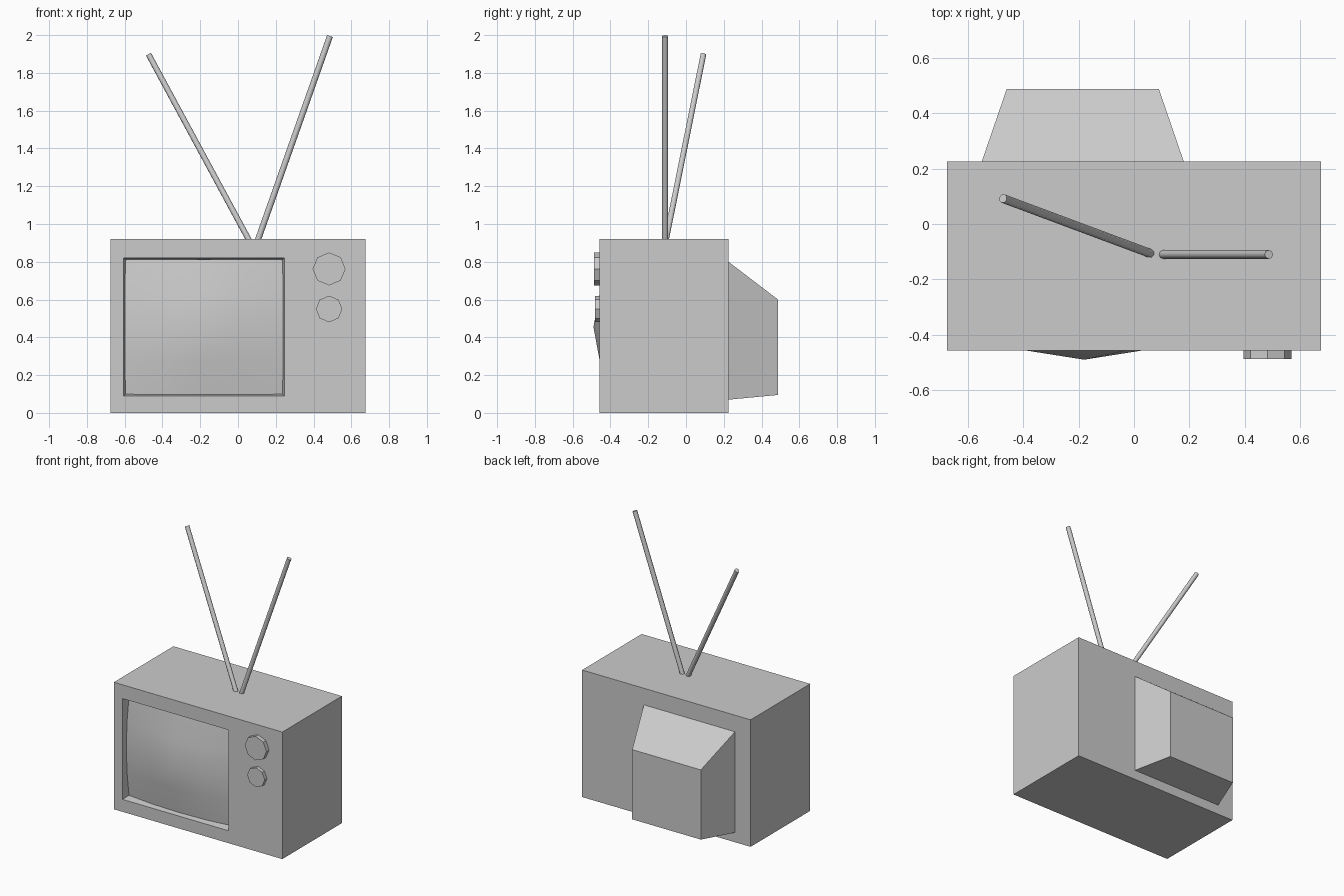
import bpy, bmesh, math
from mathutils import Vector

if "Cube" in bpy.data.objects:
    bpy.data.objects.remove(bpy.data.objects["Cube"])


def finish(name, bm, smooth=False):
    bmesh.ops.recalc_face_normals(bm, faces=bm.faces)
    mesh = bpy.data.meshes.new(name)
    bm.to_mesh(mesh)
    bm.free()
    ob = bpy.data.objects.new(name, mesh)
    bpy.context.collection.objects.link(ob)
    if smooth:
        bpy.ops.object.select_all(action='DESELECT')
        bpy.context.view_layer.objects.active = ob
        ob.select_set(True)
        bpy.ops.object.shade_smooth_by_angle(angle=math.radians(50))
    return ob


def loft(name, sections):
    """Join rectangles (y, x0, x1, z0, z1) in order and cap both ends."""
    bm = bmesh.new()
    rings = [[bm.verts.new((x, y, z)) for x, z in
              ((x0, z0), (x1, z0), (x1, z1), (x0, z1))]
             for y, x0, x1, z0, z1 in sections]
    for a, b in zip(rings, rings[1:]):
        for i in range(4):
            j = (i + 1) % 4
            bm.faces.new((a[i], a[j], b[j], b[i]))
    bm.faces.new(rings[0])
    bm.faces.new(rings[-1])
    return finish(name, bm)


def rod(name, start, end, radius, smooth=False):
    """Eight-sided cylinder between two points."""
    start, end = Vector(start), Vector(end)
    axis = end - start
    bm = bmesh.new()
    bmesh.ops.create_cone(bm, cap_ends=True, segments=8, radius1=radius,
                          radius2=radius, depth=axis.length)
    ob = finish(name, bm, smooth)
    ob.rotation_mode = 'QUATERNION'
    ob.rotation_quaternion = axis.to_track_quat('Z', 'Y')
    ob.location = (start + end) / 2
    return ob


# Cabinet with the screen opening sunk into its front
loft("cabinet", [
    (0.225, -0.675, 0.675, 0.0, 0.92),
    (-0.457, -0.675, 0.675, 0.0, 0.92),
    (-0.457, -0.605, 0.245, 0.09, 0.82),
    (-0.393, -0.595, 0.235, 0.10, 0.81),
])

# Tapered tube housing on the back
loft("rear_housing", [
    (0.225, -0.55, 0.18, 0.07, 0.80),
    (0.487, -0.46, 0.09, 0.095, 0.60),
])

# Bulging screen, its middle standing proud of the cabinet
bm = bmesh.new()
bmesh.ops.create_grid(bm, x_segments=4, y_segments=4, size=1)
for v in bm.verts:
    u, w = v.co.x, v.co.y
    v.co = (-0.18 + 0.418 * u, -0.49 + 0.066 * math.hypot(u, w),
            0.455 + 0.358 * w)
screen = finish("screen", bm, smooth=True)
if screen.data.polygons[0].normal.y > 0:
    screen.data.flip_normals()

# Control knobs
for name, z, r, front in (("channel_knob", 0.762, 0.087, -0.487),
                          ("volume_knob", 0.55, 0.07, -0.483)):
    rod(name, (0.482, -0.44, z), (0.482, front, z), r)

# Rabbit-ear antennas
rod("antenna_right", (0.10, -0.11, 0.90), (0.487, -0.11, 1.995), 0.016, True)
rod("antenna_left", (0.066, -0.109, 0.90), (-0.473, 0.092, 1.897), 0.016, True)
